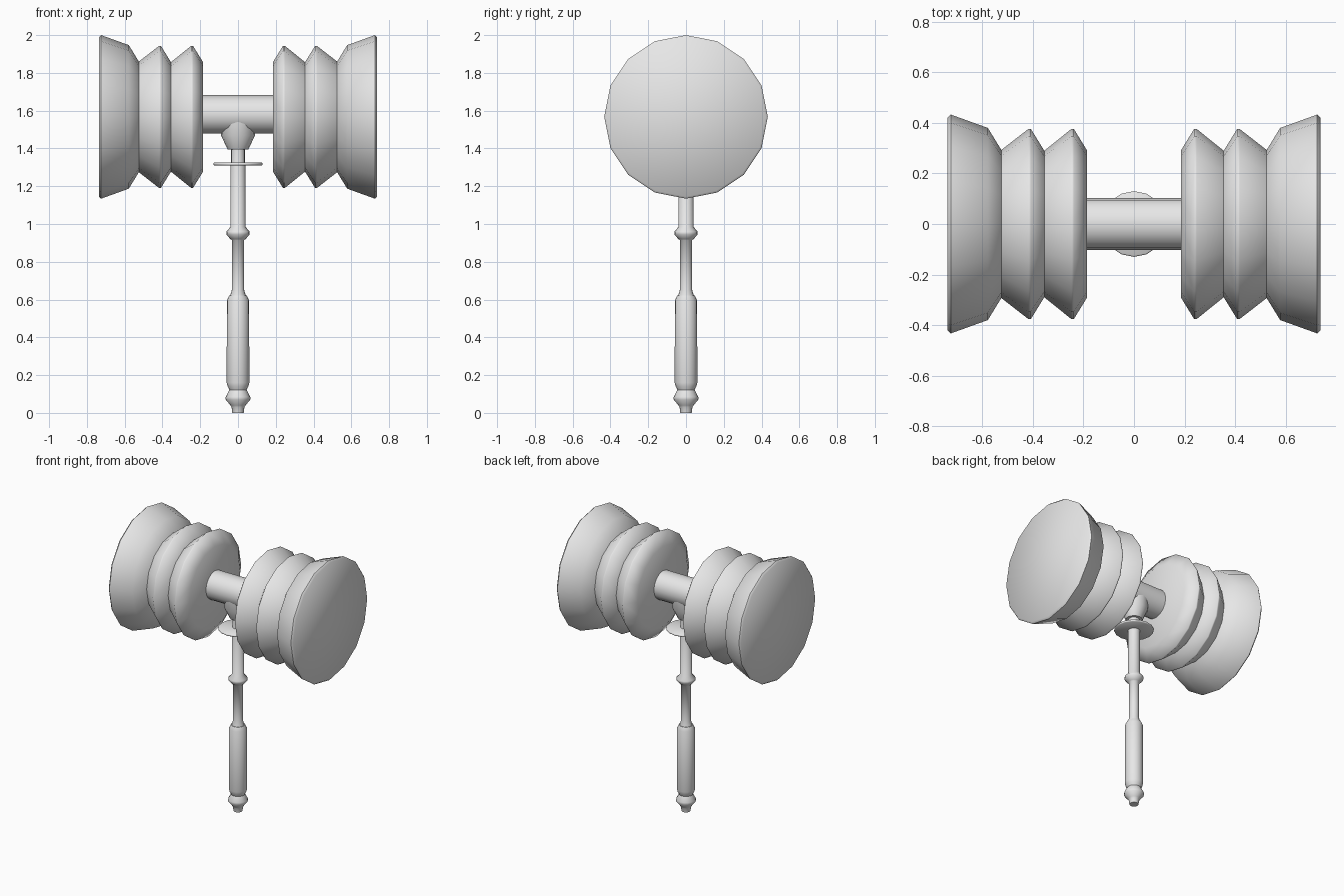
import bpy, bmesh, math
from mathutils import Vector

cube = bpy.data.objects.get("Cube")
if cube:
    bpy.data.objects.remove(cube, do_unlink=True)

grey = bpy.data.materials.new("light_grey")
grey.use_nodes = True
colour = (0.8, 0.8, 0.8, 1)
grey.diffuse_color = colour
grey.node_tree.nodes["Principled BSDF"].inputs["Base Color"].default_value = colour


def lathe(name, profile, axis="z", height=0, sides=16, sharp=60):
    """Spin (position, radius) pairs around the z or x axis and cap both ends."""
    bm = bmesh.new()
    rings = []
    for pos, rad in profile:
        ring = []
        for i in range(sides):
            a = math.tau * i / sides
            u, v = rad * math.cos(a), rad * math.sin(a)
            co = Vector((u, v, pos)) if axis == "z" else Vector((pos, u, v + height))
            ring.append(bm.verts.new(co))
        rings.append(ring)
    for lo, hi in zip(rings, rings[1:]):
        for i in range(sides):
            j = (i + 1) % sides
            bm.faces.new((lo[i], lo[j], hi[j], hi[i]))
    bm.faces.new(rings[0])
    bm.faces.new(rings[-1])
    bmesh.ops.recalc_face_normals(bm, faces=bm.faces)
    mesh = bpy.data.meshes.new(name)
    bm.to_mesh(mesh)
    bm.free()
    mesh.materials.append(grey)
    mesh.shade_smooth()
    mesh.set_sharp_from_angle(angle=math.radians(sharp))
    obj = bpy.data.objects.new(name, mesh)
    bpy.context.collection.objects.link(obj)
    return obj


# Ribbed striking heads with a flared end
head = [(0.185, 0.29), (0.238, 0.376), (0.248, 0.376), (0.355, 0.29),
        (0.408, 0.376), (0.418, 0.376), (0.525, 0.293), (0.578, 0.38),
        (0.725, 0.433), (0.737, 0.422)]
for side, sign in (("left", 1), ("right", -1)):
    lathe(side + "_head", [(x * sign, r) for x, r in head], "x", 1.567)

# Axle between the heads
lathe("axle", [(-0.2, 0.102), (0.2, 0.102)], "x", 1.58)

# Socket joining the handle to the axle
lathe("socket", [(1.395, 0.055), (1.405, 0.06), (1.47, 0.09), (1.55, 0.095)])

# Thin guard disc
lathe("guard_disc", [(1.31, 0.125), (1.314, 0.13), (1.321, 0.13), (1.325, 0.125)])

# Turned shaft with a bead
lathe("shaft", [(0.61, 0.045), (0.65, 0.033), (0.915, 0.033), (0.92, 0.04),
                (0.945, 0.062), (0.96, 0.062), (0.985, 0.04), (1.31, 0.04),
                (1.325, 0.036), (1.42, 0.036)])

# Grip with a rounded shoulder
lathe("grip", [(0.12, 0.045), (0.14, 0.055), (0.16, 0.06), (0.595, 0.059),
               (0.622, 0.046)])

# Pommel bead and end peg
lathe("pommel", [(0, 0.03), (0.03, 0.034), (0.04, 0.04), (0.07, 0.065),
                 (0.085, 0.065), (0.125, 0.044)])
